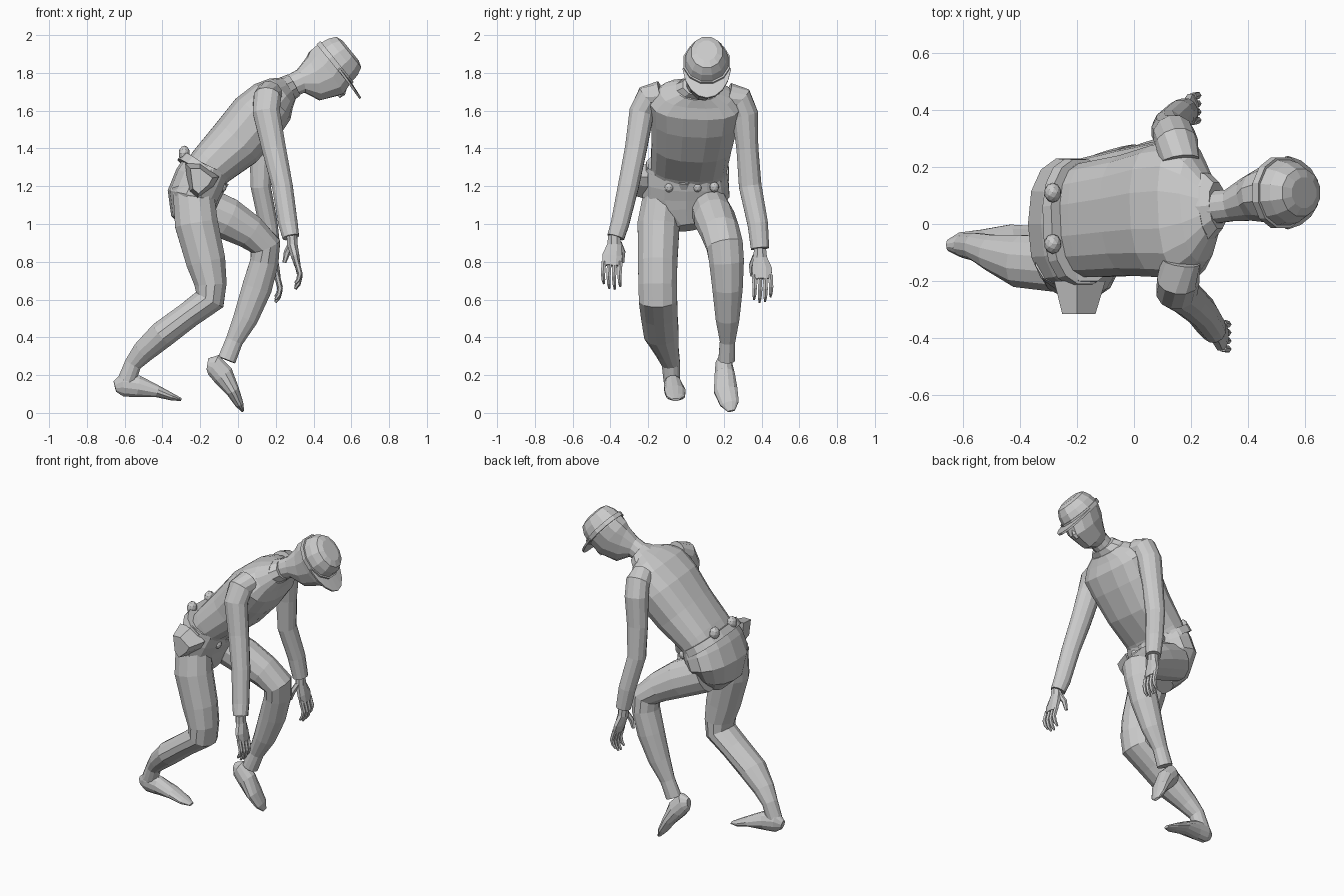
import bpy, bmesh, math
from mathutils import Vector

Y = Vector((0, 1, 0))


def finish(name, bm):
    bmesh.ops.recalc_face_normals(bm, faces=bm.faces)
    me = bpy.data.meshes.new(name)
    bm.to_mesh(me)
    bm.free()
    ob = bpy.data.objects.new(name, me)
    bpy.context.collection.objects.link(ob)
    return ob


def tube(name, rings, n=12, power=1.0):
    """Loft ellipses (x, y, z, half width in y, half depth) along a bent path."""
    bm = bmesh.new()
    pts = [Vector(r[:3]) for r in rings]
    loops = []
    for i, r in enumerate(rings):
        t = Vector()
        if i > 0:
            t += (pts[i] - pts[i - 1]).normalized()
        if i < len(pts) - 1:
            t += (pts[i + 1] - pts[i]).normalized()
        t.normalize()
        u = (Y - t * t.dot(Y)).normalized()
        v = t.cross(u)
        loop = []
        for k in range(n):
            a = 2 * math.pi * (k + 0.5) / n
            c, s = math.cos(a), math.sin(a)
            c = math.copysign(abs(c) ** power, c)
            s = math.copysign(abs(s) ** power, s)
            loop.append(bm.verts.new(pts[i] + u * r[3] * c + v * r[4] * s))
        loops.append(loop)
    for a, b in zip(loops, loops[1:]):
        for k in range(n):
            bm.faces.new((a[k], a[(k + 1) % n], b[(k + 1) % n], b[k]))
    bm.faces.new(loops[0])
    bm.faces.new(loops[-1])
    return finish(name, bm)


def blob(name, loc, scale):
    bm = bmesh.new()
    bmesh.ops.create_icosphere(bm, subdivisions=2, radius=1)
    for v in bm.verts:
        v.co = Vector(loc) + Vector(a * b for a, b in zip(v.co, scale))
    return finish(name, bm)


# Torso and pelvis
tube("torso", [(-.19, .01, 1.25, .20, .12), (-.14, .015, 1.31, .205, .125),
               (-.01, .03, 1.43, .215, .15), (.10, .045, 1.56, .235, .155),
               (.18, .05, 1.645, .245, .135), (.225, .055, 1.69, .19, .10),
               (.265, .06, 1.715, .11, .07)], 16, .8)
tube("pelvis", [(-.165, .005, 1.30, .21, .13), (-.20, 0, 1.23, .23, .14),
                (-.235, 0, 1.15, .235, .14), (-.235, 0, 1.06, .18, .12),
                (-.21, .01, .98, .07, .06)], 14, .85)

# Legs: trailing leg and raised leading leg
tube("rear_leg", [(-.24, -.12, 1.20, .10, .11), (-.22, -.145, 1.0, .115, .118),
                  (-.17, -.15, .80, .108, .108), (-.145, -.15, .68, .105, .088),
                  (-.15, -.148, .60, .105, .085), (-.26, -.142, .52, .10, .072),
                  (-.40, -.13, .415, .095, .075), (-.50, -.10, .325, .065, .062),
                  (-.555, -.08, .26, .05, .047), (-.59, -.075, .17, .045, .05)])
tube("front_leg", [(-.22, .12, 1.10, .10, .12), (-.06, .15, 1.03, .11, .115),
                   (.06, .18, .96, .105, .095), (.145, .205, .885, .10, .085),
                   (.14, .215, .80, .095, .078), (.10, .22, .66, .083, .082),
                   (.04, .22, .50, .065, .068), (-.02, .22, .38, .042, .048),
                   (-.06, .215, .28, .045, .05)])
tube("rear_shoe", [(-.652, -.075, .14, .02, .03), (-.61, -.073, .15, .045, .065),
                   (-.53, -.068, .14, .05, .06), (-.43, -.058, .115, .058, .033),
                   (-.35, -.055, .085, .05, .02), (-.30, -.055, .07, .02, .008)])
tube("front_shoe", [(-.162, .20, .26, .02, .03), (-.13, .20, .255, .045, .06),
                    (-.08, .205, .20, .055, .06), (-.03, .21, .12, .065, .038),
                    (.005, .23, .05, .052, .024), (.025, .24, .01, .02, .008)])

# Arms
tube("right_arm", [(.165, -.13, 1.69, .07, .07), (.155, -.20, 1.67, .07, .075),
                   (.15, -.235, 1.59, .068, .074), (.19, -.265, 1.40, .06, .066),
                   (.235, -.305, 1.20, .057, .057), (.265, -.35, 1.0, .05, .053),
                   (.28, -.372, .93, .047, .045)])
tube("left_arm", [(.16, .22, 1.68, .07, .07), (.15, .285, 1.66, .072, .075),
                  (.14, .312, 1.58, .072, .074), (.125, .325, 1.40, .06, .066),
                  (.12, .34, 1.20, .062, .055), (.16, .38, 1.0, .056, .052),
                  (.18, .392, .87, .05, .045)])

# Hands: palm, four curled fingers and a thumb each
for side, x, y, z, s in (("right", .285, -.38, .94, -1), ("left", .18, .392, .87, 1)):
    tube(side + "_palm", [(x, y, z, .034, .03), (x + .003, y, z - .05, .04, .03),
                          (x + .018, y + s * .01, z - .11, .058, .024),
                          (x + .03, y + s * .012, z - .16, .052, .018)], 8)
    for k in range(4):
        fy = y + s * (.055 - .029 * k)
        ln = (.105, .13, .135, .12)[k]
        tube(f"{side}_finger_{k + 1}", [(x + .026, fy, z - .14, .014, .015),
                                        (x + .043, fy + s * .004, z - .15 - ln * .5, .013, .014),
                                        (x + .035, fy + s * .002, z - .15 - ln * .8, .011, .012),
                                        (x + .018, fy, z - .15 - ln, .006, .007)], 6)
    tube(side + "_thumb", [(x, y - s * .025, z - .04, .016, .018),
                           (x - .025, y - s * .045, z - .09, .016, .018),
                           (x - .04, y - s * .045, z - .145, .009, .010)], 6)

# Collar, head and nose
tube("collar", [(.235, .06, 1.70, .13, .075), (.265, .062, 1.718, .12, .07),
                (.295, .065, 1.735, .085, .065)], 10)
tube("head", [(.25, .055, 1.715, .06, .06), (.335, .065, 1.757, .058, .066),
              (.40, .085, 1.768, .078, .122), (.467, .10, 1.80, .098, .148),
              (.508, .108, 1.848, .112, .138), (.55, .11, 1.88, .10, .12)], 12)
tube("nose", [(.57, .11, 1.74, .010, .012), (.55, .11, 1.695, .018, .02),
              (.53, .11, 1.675, .015, .012)], 6)

# Cap: band, crown and visor tilted with the head
c = Vector((.513, .11, 1.85))
f, up = Vector((.63, 0, -.775)), Vector((.775, 0, .63))
for name, spec in (("cap_band", [(-.012, .128, .145), (.015, .128, .145)]),
                   ("cap_crown", [(0, .122, .138), (.055, .108, .128),
                                  (.095, .085, .108), (.108, .055, .07)])):
    tube(name, [(*(c + up * h), ry, rd) for h, ry, rd in spec], 12)
bm = bmesh.new()
rows = []
for k in range(9):
    a = math.radians(-80 + 20 * k)
    p = c + f * .12 * math.cos(a) + Y * .115 * math.sin(a)
    q = c + f * .228 * math.cos(a) + Y * .13 * math.sin(a) - up * .012 * math.cos(a)
    rows.append((bm.verts.new(p), bm.verts.new(q)))
for a, b in zip(rows, rows[1:]):
    bm.faces.new((a[0], a[1], b[1], b[0]))
visor = finish("cap_visor", bm)
mod = visor.modifiers.new("thickness", "SOLIDIFY")
mod.thickness = .012
mod.offset = 0

# Belt with pouches, buckle and holster
tube("belt", [(-.205, .005, 1.262, .228, .142), (-.178, .008, 1.30, .222, .138)], 16, .85)
for i, y in enumerate((-.07, .11)):
    blob(f"back_pouch_{i + 1}", (-.285, y, 1.375), (.03, .035, .04))
for i, y in enumerate((-.09, .06, .15)):
    blob(f"front_pouch_{i + 1}", (-.085, y, 1.195), (.025, .025, .028))
tube("buckle", [(-.085, -.01, 1.19, .03, .02), (-.065, -.01, 1.22, .03, .02)], 8)
bm = bmesh.new()
outline = [(-.28, 1.32), (-.20, 1.32), (-.10, 1.25), (-.13, 1.20), (-.215, 1.13), (-.26, 1.17)]
face = bm.faces.new([bm.verts.new((x, -.20, z)) for x, z in outline])
ext = bmesh.ops.extrude_face_region(bm, geom=[face])
for v in (g for g in ext["geom"] if isinstance(g, bmesh.types.BMVert)):
    v.co = Vector((-.20 + (v.co.x + .20) * .65, -.315, 1.23 + (v.co.z - 1.23) * .7))
finish("holster", bm)
